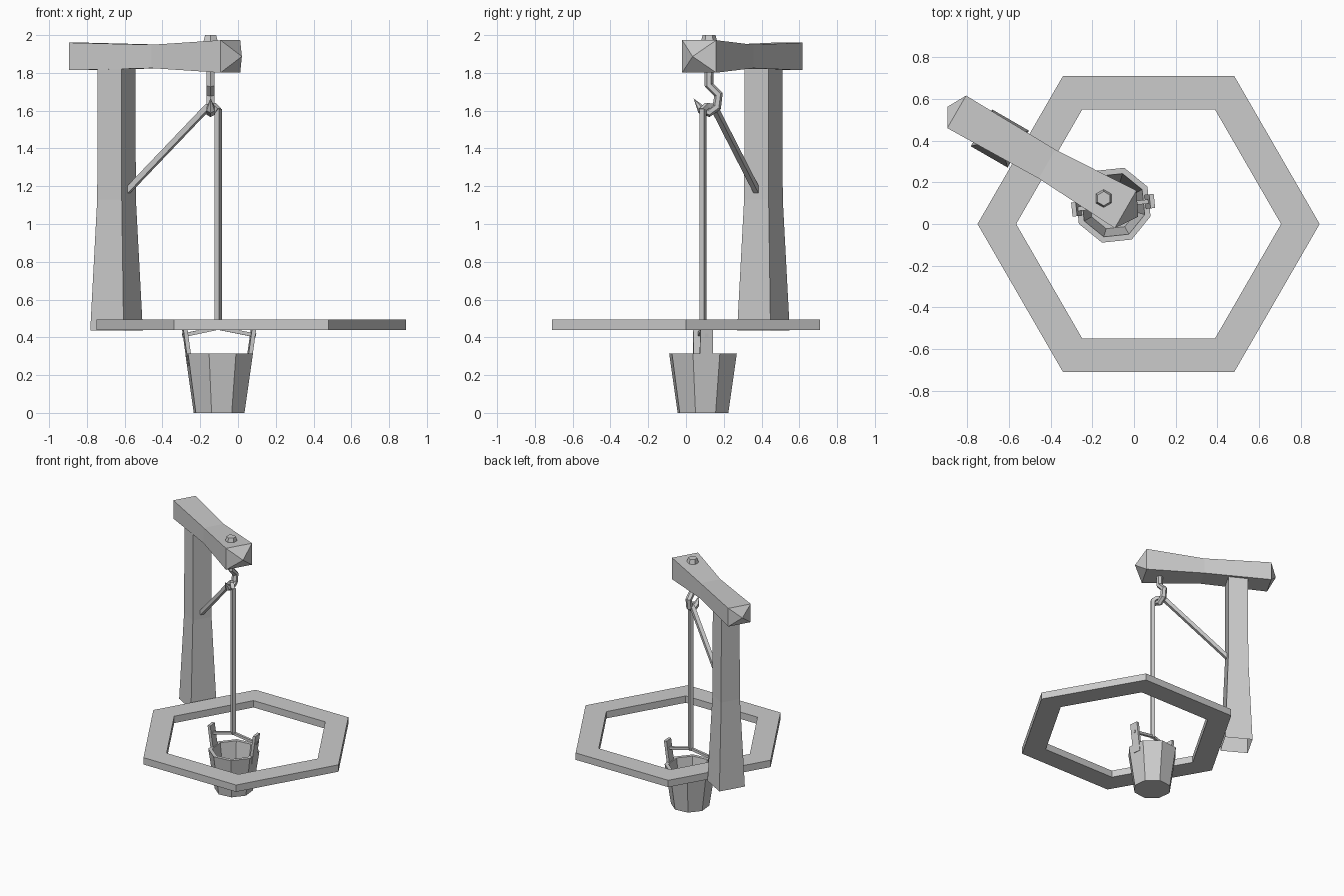
import bpy, bmesh
from math import pi, cos, sin, radians
from mathutils import Vector, Matrix

cube = bpy.data.objects.get("Cube")
if cube:
    bpy.data.objects.remove(cube, do_unlink=True)

grey = bpy.data.materials.new("plain_grey")
grey.use_nodes = True
COLOUR = (0.6, 0.6, 0.6, 1)
grey.diffuse_color = COLOUR
grey.node_tree.nodes["Principled BSDF"].inputs["Base Color"].default_value = COLOUR

ALONG = Vector((cos(pi / 6), -sin(pi / 6), 0))   # beam direction
ACROSS = Vector((sin(pi / 6), cos(pi / 6), 0))
UP = Vector((0, 0, 1))


def loft(name, rings, start="cap", end="cap", closed=False):
    """Skin successive rings of points; each end is 'cap', 'open' or an apex point."""
    bm = bmesh.new()
    loops = [[bm.verts.new(p) for p in ring] for ring in rings]
    n = len(loops[0])
    pairs = list(zip(loops, loops[1:])) + ([(loops[-1], loops[0])] if closed else [])
    for a, b in pairs:
        for i in range(n):
            j = (i + 1) % n
            bm.faces.new((a[i], a[j], b[j], b[i]))
    if not closed:
        for loop, finish in ((loops[0], start), (loops[-1], end)):
            if isinstance(finish, Vector):
                tip = bm.verts.new(finish)
                for i in range(n):
                    bm.faces.new((loop[i], loop[(i + 1) % n], tip))
            elif finish == "cap":
                bm.faces.new(loop)
    bmesh.ops.recalc_face_normals(bm, faces=bm.faces)
    mesh = bpy.data.meshes.new(name)
    bm.to_mesh(mesh)
    bm.free()
    mesh.materials.append(grey)
    obj = bpy.data.objects.new(name, mesh)
    bpy.context.collection.objects.link(obj)
    return obj


def polygon(x, y, z, radius, sides, turn=0):
    return [Vector((x + radius * cos(turn + 2 * pi * i / sides),
                    y + radius * sin(turn + 2 * pi * i / sides), z)) for i in range(sides)]


def rectangle(centre, u, v):
    return [centre + u * a + v * b for a, b in ((-1, -1), (1, -1), (1, 1), (-1, 1))]


def bar(name, path, radius, sides=4, side_axis=None, end="cap"):
    """Sweep a regular section along a path of points."""
    path = [Vector(p) for p in path]
    rings = []
    for i, p in enumerate(path):
        t = (path[min(i + 1, len(path) - 1)] - path[max(i - 1, 0)]).normalized()
        u = side_axis or t.cross(UP if abs(t.z) < 0.95 else ALONG).normalized()
        v = t.cross(u).normalized()
        rings.append([p + radius * (u * cos(a) + v * sin(a))
                      for a in (2 * pi * (k + 0.5) / sides for k in range(sides))])
    return loft(name, rings, end=end)


# Hexagonal well rim
loft("well_rim", [polygon(0.07, 0, z, r, 6) for r, z in
                  ((0.82, 0.44), (0.82, 0.495), (0.635, 0.495), (0.635, 0.44))], closed=True)

# Tapered post, open underneath
loft("post", [rectangle(Vector((-0.643, 0.41, z)), ALONG * h, ACROSS * h)
              for z, h in ((0.435, 0.102), (1.13, 0.075), (1.83, 0.073))], start="open")

# Beam with a narrow waist and pointed ends
beam_start = Vector((-0.85, 0.5375, 1.887))
loft("beam", [rectangle(beam_start + ALONG * t, ACROSS * w, UP * h) for t, w, h in
              ((0, 0.09, 0.073), (0.5, 0.08, 0.062), (0.935, 0.104, 0.086))],
     start=beam_start - ALONG * 0.05, end=beam_start + ALONG * 1.005)

# Bolt head and hook
hx, hy = -0.145, 0.122
loft("hook_bolt", [polygon(hx, hy, z, r, 6, pi / 6) for z, r in ((1.96, 0.045), (2.0, 0.034))])
bar("hook", [(hx, hy, 1.83), (hx, hy, 1.735), (hx, 0.172, 1.685), (hx, 0.163, 1.62),
             (hx, 0.122, 1.59), (hx, 0.075, 1.61)], 0.024, 6, Vector((1, 0, 0)),
    end=Vector((hx, 0.04, 1.665)))

# Ropes, with a loop around the hook
bx, by = -0.1, 0.09
bar("hanging_rope", [(-0.105, by, 0.44), (-0.105, by, 1.61)], 0.02)
bar("tie_rope", [(-0.155, 0.145, 1.625), (-0.585, 0.375, 1.175)], 0.021)
bar("rope_loop", [(-0.105, 0.085, 1.6), (-0.13, 0.11, 1.627), (-0.16, 0.15, 1.62)], 0.02)

# Hollow bucket
turn = radians(28.5)
loft("bucket", [polygon(bx, by, z, r, 8, turn) for z, r in
                ((0, 0.14), (0.315, 0.187), (0.315, 0.158), (0.03, 0.117))])

# Bucket ears and handle rods
out = Vector((cos(radians(6)), sin(radians(6)), 0))
side = UP.cross(out)
middle = Vector((bx, by, 0))
for name, s in (("left", 1), ("right", -1)):
    loft(name + "_bucket_ear", [rectangle(middle + out * s * r + UP * z, out * 0.011, side * 0.034)
                                for r, z in ((0.156, 0.25), (0.188, 0.48))])
    bar(name + "_handle_rod", [middle + out * s * 0.195 + UP * 0.41,
                               Vector((-0.105, by, 0.45))], 0.014)
